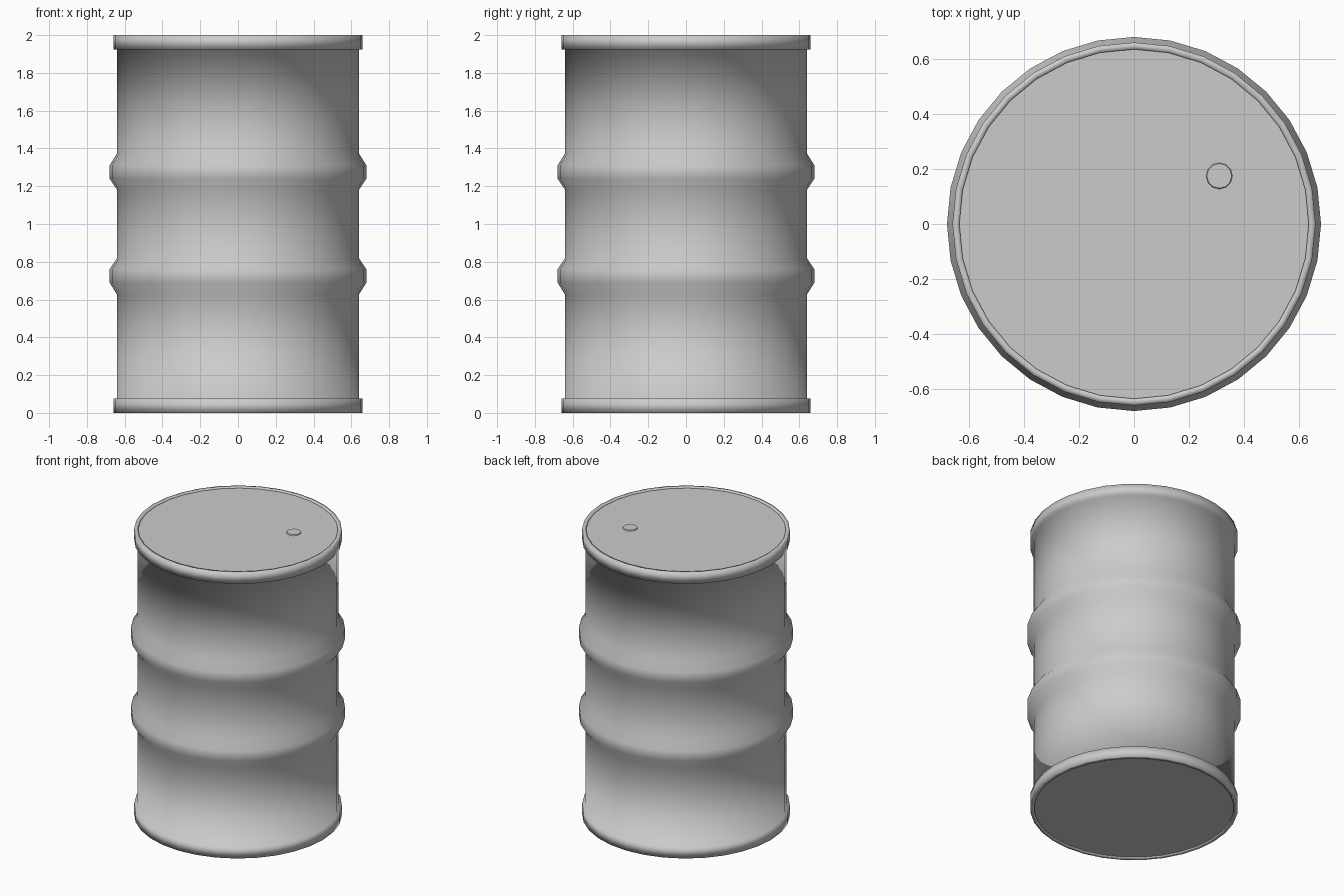
import bpy, bmesh, math

if "Cube" in bpy.data.objects:
    bpy.data.objects.remove(bpy.data.objects["Cube"])

SIDES = 32


def make_object(name, bm, smooth=True):
    mesh = bpy.data.meshes.new(name)
    bmesh.ops.recalc_face_normals(bm, faces=bm.faces)
    for f in bm.faces:
        f.smooth = smooth
    bm.to_mesh(mesh)
    bm.free()
    obj = bpy.data.objects.new(name, mesh)
    bpy.context.collection.objects.link(obj)
    return obj


def lathe(name, profile):
    """Revolve (radius, height) points; both ends are closed with flat caps."""
    bm = bmesh.new()
    rings = []
    for r, z in profile:
        rings.append([bm.verts.new((r * math.cos(math.tau * i / SIDES),
                                    r * math.sin(math.tau * i / SIDES), z))
                      for i in range(SIDES)])
    for a, b in zip(rings, rings[1:]):
        for i in range(SIDES):
            j = (i + 1) % SIDES
            bm.faces.new((a[i], a[j], b[j], b[i]))
    # End caps, with hard edges where they meet the rims
    for ring in (rings[0], rings[-1]):
        cap = bm.faces.new(ring)
        for e in cap.edges:
            e.smooth = False
    return make_object(name, bm)


# Lower half of the drum: lid edge, rolled rim, wall, swage rib
CAP_R, RIM_R, WALL_R, RIB_R = 0.635, 0.66, 0.64, 0.68
half = [(CAP_R, 0.007), (CAP_R, 0.0), (RIM_R, 0.0), (RIM_R, 0.075), (WALL_R, 0.075),
        (WALL_R, 0.625), (RIB_R, 0.69), (RIB_R, 0.76), (WALL_R, 0.82)]
# Upper half mirrors it about mid height
profile = half + [(r, 2.0 - z) for r, z in reversed(half)]
lathe("drum_body", profile)

# Small bung, nearly flush with the lid
bm = bmesh.new()
bmesh.ops.create_cone(bm, cap_ends=True, segments=12, radius1=0.05, radius2=0.045, depth=0.012)
bmesh.ops.translate(bm, verts=bm.verts, vec=(0.31, 0.175, 1.994))
make_object("bung", bm, smooth=False)
